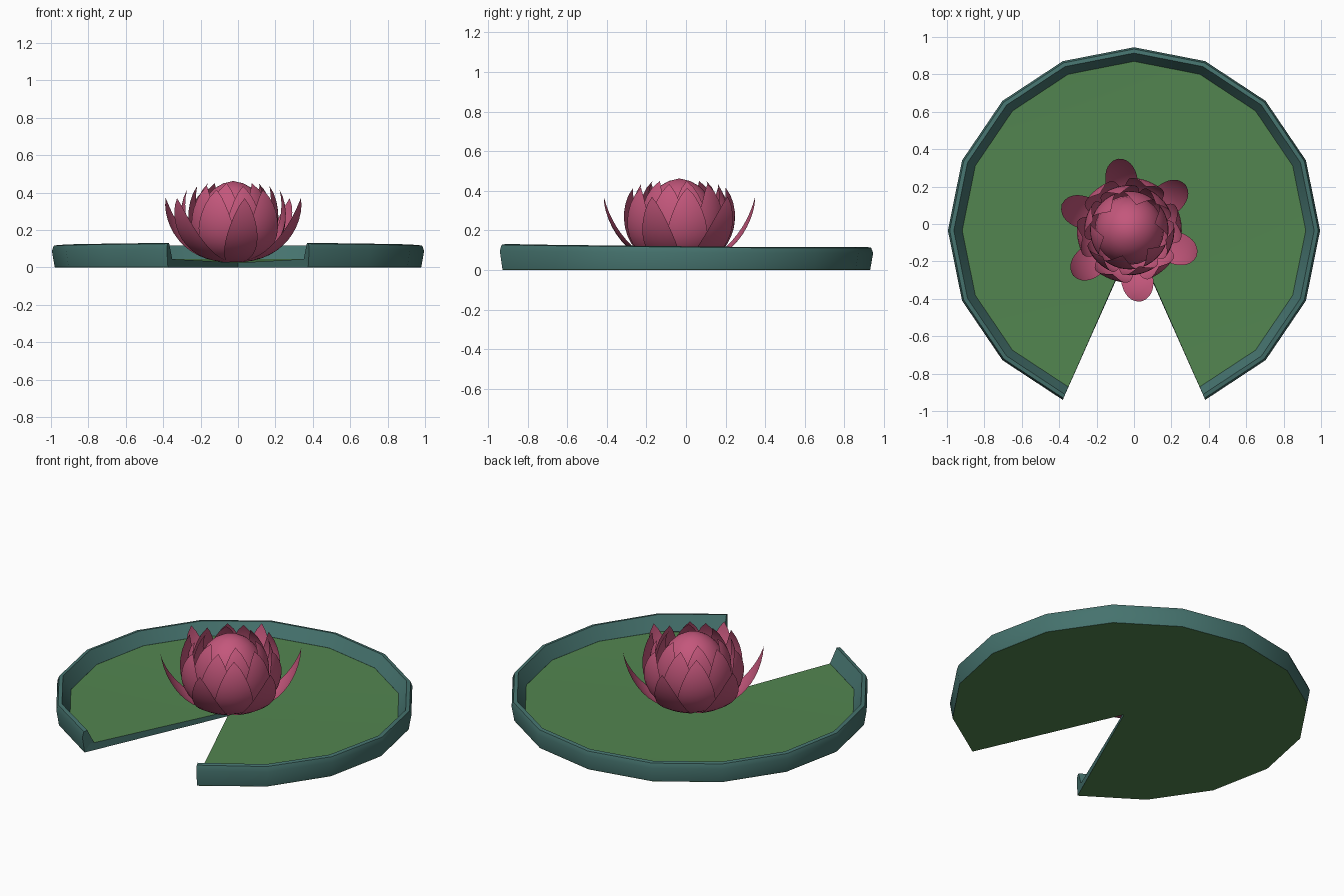
import bpy, bmesh
from math import sin, cos, pi, radians

if "Cube" in bpy.data.objects:
    bpy.data.objects.remove(bpy.data.objects["Cube"])


def material(name, color):
    m = bpy.data.materials.new(name)
    m.diffuse_color = (*color, 1)
    m.use_nodes = True
    m.node_tree.nodes["Principled BSDF"].inputs["Base Color"].default_value = m.diffuse_color
    return m


green = material("leaf_green", (0.085, 0.235, 0.08))
teal = material("rim_teal", (0.06, 0.17, 0.155))
pink = material("petal_pink", (0.55, 0.095, 0.20))


def finish(bm, name, mats, angle=40, fix_normals=True):
    if fix_normals:
        bmesh.ops.recalc_face_normals(bm, faces=bm.faces)
    mesh = bpy.data.meshes.new(name)
    bm.to_mesh(mesh)
    bm.free()
    ob = bpy.data.objects.new(name, mesh)
    bpy.context.collection.objects.link(ob)
    for m in mats:
        mesh.materials.append(m)
    bpy.ops.object.select_all(action='DESELECT')
    bpy.context.view_layer.objects.active = ob
    ob.select_set(True)
    bpy.ops.object.shade_smooth_by_angle(angle=radians(angle))
    return ob


# Sixteen-sided leaf outline with one corner left out for the notch
CY = -0.035
ANGLES = [radians(-67.5 + 22.5 * i) for i in range(15)]


def leaf_point(r, a, z):
    return (r * 0.995 * cos(a), CY + r * 0.98 * sin(a), z)


# Leaf pad: thin slab, slightly dished
bm = bmesh.new()
top = [bm.verts.new(leaf_point(0.95, a, 0.045)) for a in ANGLES]
low = [bm.verts.new(leaf_point(0.985, a, 0)) for a in ANGLES]
ct = bm.verts.new((0, CY - 0.04, 0.025))
cb = bm.verts.new((0, CY - 0.05, 0))
for i in range(14):
    bm.faces.new((ct, top[i], top[i + 1]))
    bm.faces.new((cb, low[i + 1], low[i]))
    bm.faces.new((low[i], low[i + 1], top[i + 1], top[i]))
for i in (0, 14):
    f = bm.faces.new((cb, low[i], top[i], ct))
    f.material_index = 1
finish(bm, "leaf_pad", [green, teal], 30)

# Upturned rim: profile swept around the leaf, higher at the notch
bm = bmesh.new()
PROFILE = [(0.985, 0.001), (1.0, 0.085), (0.99, 0.112), (0.968, 0.116), (0.923, 0.045), (0.94, 0.001)]
rings = []
for i, a in enumerate(ANGLES):
    lift = 1 + 0.13 * max(0, 1 - min(i, 14 - i) / 4)
    rings.append([bm.verts.new(leaf_point(r, a, z * lift if z > 0.06 else z)) for r, z in PROFILE])
n = len(PROFILE)
for a, b in zip(rings, rings[1:]):
    for j in range(n):
        k = (j + 1) % n
        bm.faces.new((a[j], b[j], b[k], a[k]))
bm.faces.new(rings[0])
bm.faces.new(rings[-1])
finish(bm, "leaf_rim", [teal], 40)

# Flower
FX, FY = -0.025, -0.033


def bezier(p, t):
    s = 1 - t
    w = (s**3, 3 * s * s * t, 3 * s * t * t, t**3)
    return [sum(w[k] * p[k][i] for k in range(4)) for i in (0, 1)]


def petal_ring(name, count, start, curve, width, rows=12, cols=6):
    """Cupped pointed petals following a side curve (radius, height)."""
    bm = bmesh.new()
    for c in range(count):
        a = radians(start) + 2 * pi * c / count
        grid = []
        for i in range(rows + 1):
            t = i / rows
            r, z = bezier(curve, t)
            half = width * max(0, sin(pi * (0.12 + 0.88 * t))) ** 0.8
            bend = max(r, 0.13)
            row = []
            for j in range(cols + 1):
                u = half * (2 * j / cols - 1) / bend
                out, side = r - bend * (1 - cos(u)), bend * sin(u)
                row.append(bm.verts.new((FX + out * cos(a) - side * sin(a),
                                         FY + out * sin(a) + side * cos(a), z)))
            grid.append(row)
        for p, q in zip(grid, grid[1:]):
            for j in range(cols):
                bm.faces.new((p[j], p[j + 1], q[j + 1], q[j]))
    bmesh.ops.remove_doubles(bm, verts=bm.verts, dist=0.0005)
    finish(bm, name, [pink], 60, False)


petal_ring("outer_petals", 6, -81, [(0.05, 0.03), (0.27, 0.04), (0.37, 0.22), (0.387, 0.37)], 0.088)
petal_ring("middle_petals", 6, -51, [(0.05, 0.03), (0.28, 0.04), (0.32, 0.27), (0.25, 0.415)], 0.11)
petal_ring("inner_petals", 6, -75, [(0.05, 0.03), (0.25, 0.05), (0.28, 0.28), (0.20, 0.435)], 0.11)
petal_ring("bud_petals", 6, -45, [(0.05, 0.03), (0.23, 0.05), (0.255, 0.32), (0.14, 0.45)], 0.105)

# Closed bud in the middle
bm = bmesh.new()
BUD = [(0.03, 0.035), (0.25, 0.05), (0.235, 0.44), (0.0, 0.462)]
SIDES = 24
rings = []
for i in range(13):
    r, z = bezier(BUD, i / 12)
    rings.append([bm.verts.new((FX + r * cos(2 * pi * k / SIDES), FY + r * sin(2 * pi * k / SIDES), z))
                  for k in range(SIDES)])
for p, q in zip(rings, rings[1:]):
    for k in range(SIDES):
        m = (k + 1) % SIDES
        bm.faces.new((p[k], p[m], q[m], q[k]))
bm.faces.new(rings[0])
bmesh.ops.remove_doubles(bm, verts=bm.verts, dist=0.0005)
finish(bm, "bud", [pink], 60)
